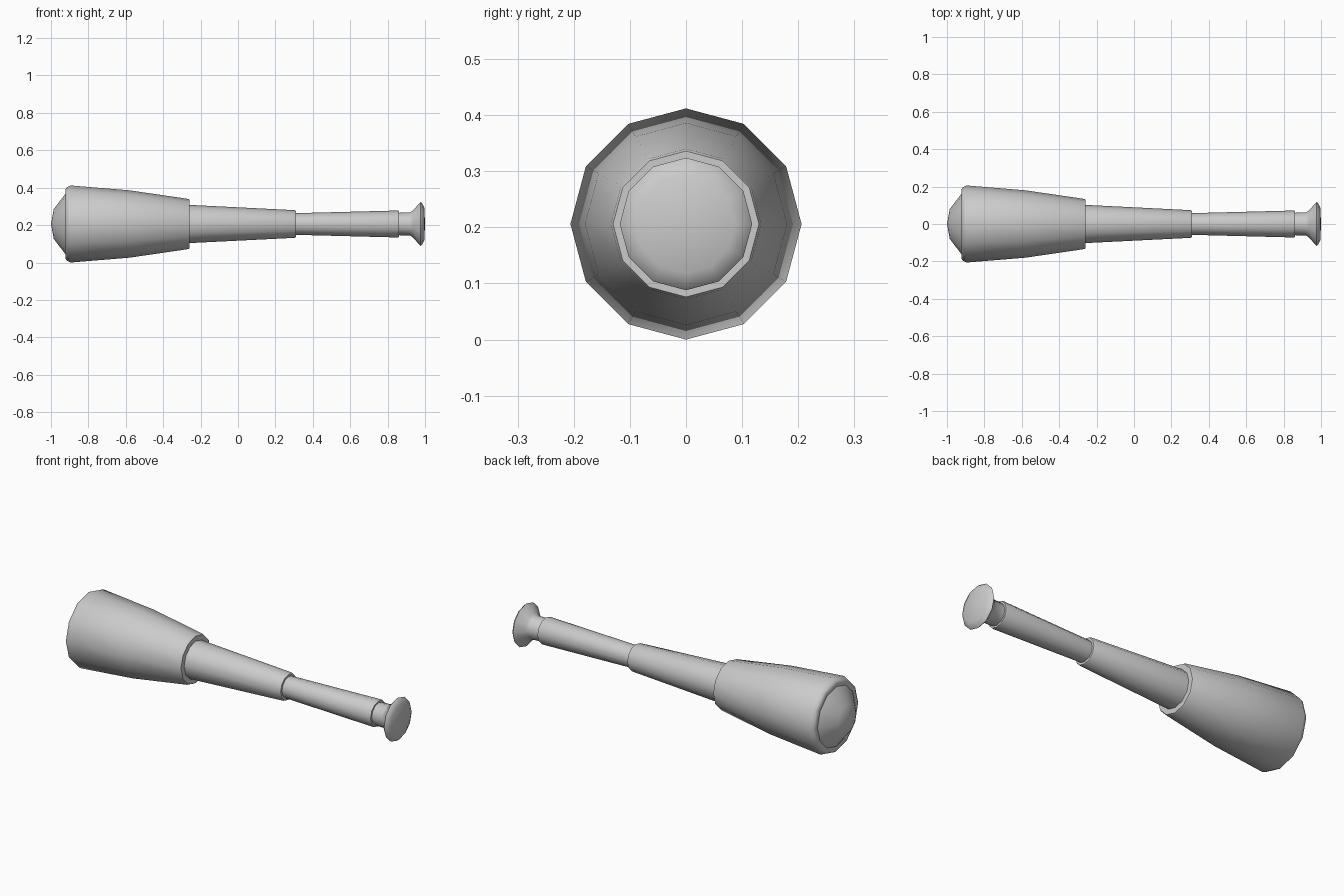
import bpy, bmesh, math

if "Cube" in bpy.data.objects:
    bpy.data.objects.remove(bpy.data.objects["Cube"])

SIDES = 12
AXIS_Z = 0.206


def lathe(name, profile):
    """Revolve (x, radius) points around the long axis; radius 0 makes a tip."""
    bm = bmesh.new()
    rings = []
    for x, r in profile:
        if r == 0:
            rings.append([bm.verts.new((x, 0, AXIS_Z))])
            continue
        ring = []
        for i in range(SIDES):
            a = 2 * math.pi * i / SIDES
            ring.append(bm.verts.new((x, r * math.cos(a), AXIS_Z + r * math.sin(a))))
        rings.append(ring)
    for a, b in zip(rings, rings[1:]):
        for i in range(SIDES):
            j = (i + 1) % SIDES
            quad = [a[i % len(a)], a[j % len(a)], b[j % len(b)], b[i % len(b)]]
            bm.faces.new(list(dict.fromkeys(quad)))
    bmesh.ops.recalc_face_normals(bm, faces=bm.faces)
    mesh = bpy.data.meshes.new(name)
    bm.to_mesh(mesh)
    bm.free()
    obj = bpy.data.objects.new(name, mesh)
    bpy.context.collection.objects.link(obj)
    bpy.ops.object.select_all(action='DESELECT')
    obj.select_set(True)
    bpy.context.view_layer.objects.active = obj
    bpy.ops.object.shade_smooth_by_angle(angle=math.radians(50))
    return obj


# Domed front lens
lathe("front_lens", [(-1.0, 0), (-0.985, 0.08), (-0.92, 0.165)])

# Wide tapering outer barrel with a rounded front rim and stepped rear lip
lathe("outer_barrel", [(-0.92, 0.165), (-0.922, 0.185), (-0.915, 0.197), (-0.895, 0.206),
                       (-0.58, 0.18), (-0.265, 0.134), (-0.258, 0.130), (-0.258, 0.098)])

# Middle draw tube
lathe("middle_tube", [(-0.258, 0.102), (0.303, 0.074), (0.31, 0.070), (0.31, 0.056)])

# Rear draw tube, widening slightly
lathe("rear_tube", [(0.31, 0.058), (0.853, 0.072), (0.86, 0.070), (0.86, 0.058)])

# Flared eyepiece with a shallow domed end
lathe("eyepiece", [(0.86, 0.060), (0.92, 0.062), (0.935, 0.072), (0.976, 0.118),
                   (0.986, 0.109), (0.996, 0.088), (1.0, 0)])
